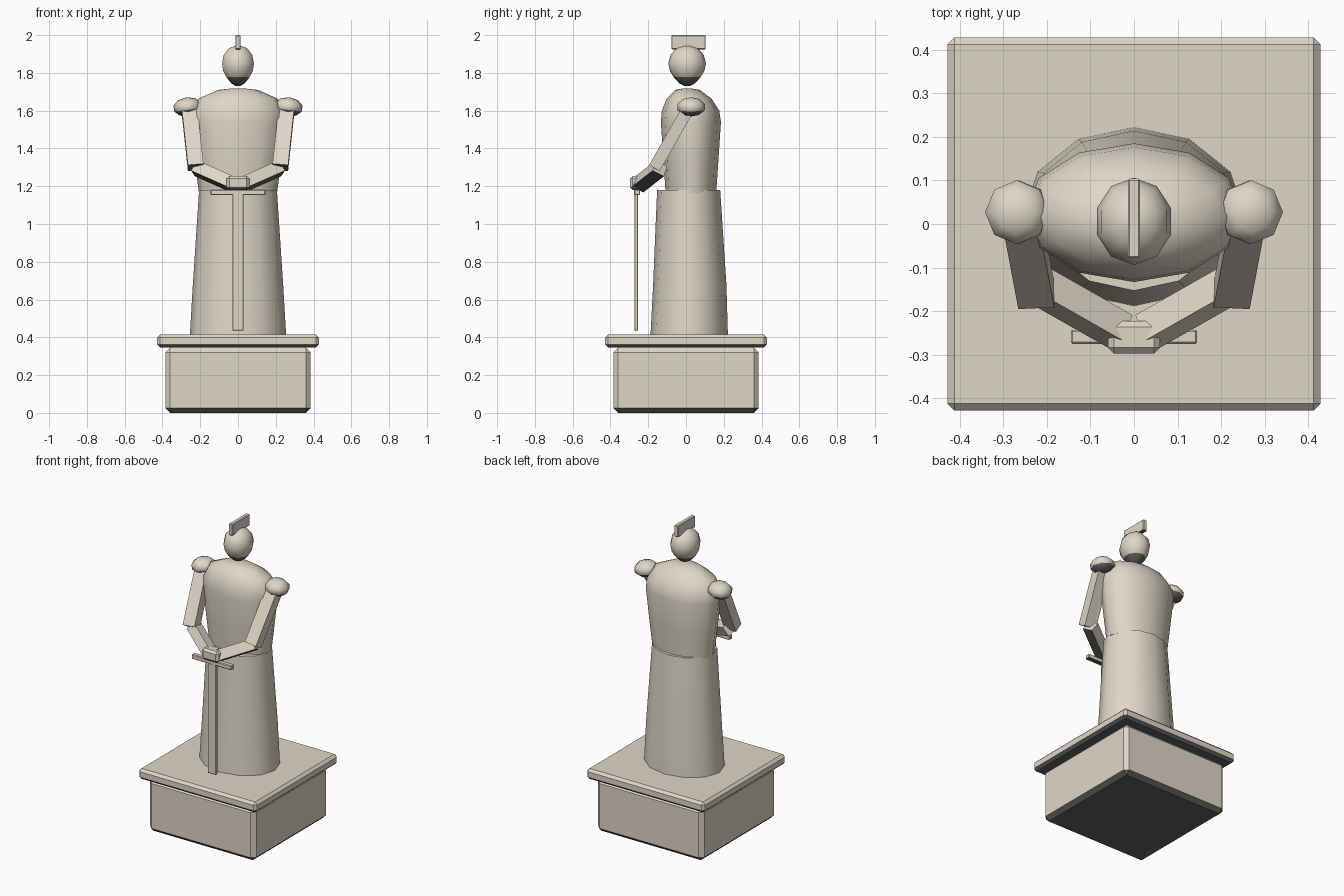
import bpy, bmesh, math
from mathutils import Vector, Matrix

if "Cube" in bpy.data.objects:
    bpy.data.objects.remove(bpy.data.objects["Cube"])


def material(name, colour):
    mat = bpy.data.materials.new(name)
    mat.diffuse_color = (*colour, 1)
    mat.use_nodes = True
    mat.node_tree.nodes["Principled BSDF"].inputs["Base Color"].default_value = mat.diffuse_color
    return mat


stone = material("warm stone", (0.74, 0.68, 0.575))
soot = material("dark underside", (0.12, 0.12, 0.115))


def finish(name, bm, bevel=0, smooth=0):
    bmesh.ops.recalc_face_normals(bm, faces=bm.faces)
    if bevel:
        bmesh.ops.bevel(bm, geom=bm.edges[:], offset=bevel, segments=1,
                        affect="EDGES", profile=0.5)
    bm.normal_update()
    # Faces turned downward carry the dark underside colour
    for f in bm.faces:
        f.material_index = 1 if f.normal.z < -0.55 else 0
    me = bpy.data.meshes.new(name)
    bm.to_mesh(me)
    bm.free()
    me.materials.append(stone)
    me.materials.append(soot)
    ob = bpy.data.objects.new(name, me)
    bpy.context.collection.objects.link(ob)
    if smooth:
        bpy.ops.object.select_all(action="DESELECT")
        ob.select_set(True)
        bpy.context.view_layer.objects.active = ob
        bpy.ops.object.shade_smooth_by_angle(angle=math.radians(smooth))
    return ob


def box(name, lo, hi, bevel=0):
    lo, hi = Vector(lo), Vector(hi)
    bm = bmesh.new()
    bmesh.ops.create_cube(bm, size=1, matrix=Matrix.Translation((lo + hi) / 2)
                          @ Matrix.Diagonal((*(hi - lo), 1)))
    return finish(name, bm, bevel)


def loft(name, rings, n, smooth):
    """Elliptical rings (z, rx, centre y, ry) bridged into a capped body."""
    bm = bmesh.new()
    loops = []
    for z, rx, cy, ry in rings:
        angles = [math.pi / 2 + 2 * math.pi * k / n for k in range(n)]
        loops.append([bm.verts.new((rx * math.cos(a), cy + ry * math.sin(a), z)) for a in angles])
    for a, b in zip(loops, loops[1:]):
        for k in range(n):
            j = (k + 1) % n
            bm.faces.new((a[k], a[j], b[j], b[k]))
    bm.faces.new(loops[0])
    bm.faces.new(loops[-1])
    return finish(name, bm, smooth=smooth)


def limb(name, start, end, side, width, depth):
    """Square bar between two points; side sets the width direction."""
    start, end, side = Vector(start), Vector(end), Vector(side)
    d = (end - start).normalized()
    side = (side - d * side.dot(d)).normalized()
    rot = Matrix((side, d.cross(side), d)).transposed().to_4x4()
    bm = bmesh.new()
    bmesh.ops.create_cube(bm, size=1, matrix=Matrix.Translation((start + end) / 2) @ rot
                          @ Matrix.Diagonal((width, depth, (end - start).length, 1)))
    return finish(name, bm)


# Pedestal
box("plinth", (-0.385, -0.385, 0), (0.385, 0.385, 0.345), 0.025)
box("plinth_slab", (-0.428, -0.428, 0.347), (0.428, 0.428, 0.415), 0.016)

# Robe and torso
loft("robe_skirt", [(0.41, 0.255, 0.017, 0.205), (0.68, 0.239, 0.02, 0.194),
                    (1.18, 0.206, 0.014, 0.167)], 12, 40)
loft("torso", [(1.165, 0.207, 0.026, 0.134), (1.33, 0.228, 0.026, 0.145),
               (1.54, 0.252, 0.026, 0.159), (1.60, 0.245, 0.024, 0.152),
               (1.665, 0.207, 0.016, 0.118), (1.71, 0.105, 0.008, 0.065),
               (1.718, 0.03, 0.006, 0.02)], 12, 50)

# Head with crest
loft("head", [(1.73, 0.012, 0.006, 0.014), (1.745, 0.038, 0.006, 0.042),
              (1.777, 0.064, 0.006, 0.071), (1.81, 0.082, 0.006, 0.091),
              (1.85, 0.089, 0.006, 0.1), (1.895, 0.079, 0.006, 0.088),
              (1.93, 0.052, 0.006, 0.058), (1.945, 0.01, 0.006, 0.01)], 10, 60)
box("head_crest", (-0.014, -0.078, 1.925), (0.014, 0.104, 2.0), 0.004)

# Arms, mirrored left and right
for s, label in ((-1, "left"), (1, "right")):
    bm = bmesh.new()
    bmesh.ops.create_uvsphere(bm, u_segments=8, v_segments=5, radius=1,
                              matrix=Matrix.Translation((s * 0.267, 0.027, 1.62))
                              @ Matrix.Rotation(s * 0.12, 4, "Y")
                              @ Matrix.Diagonal((0.077, 0.077, 0.051, 1)))
    finish(label + "_shoulder", bm, smooth=50)
    limb(label + "_upper_arm", (s * 0.258, 0.015, 1.615), (s * 0.224, -0.165, 1.30),
         (1, 0, 0), 0.083, 0.065)
    limb(label + "_forearm", (s * 0.222, -0.138, 1.295), (s * 0.03, -0.247, 1.21),
         (s * -0.5, -1, 0), 0.07, 0.066)

# Clasped hands on a grounded sword
box("clasped_hands", (-0.06, -0.297, 1.18), (0.06, -0.222, 1.254), 0.014)
box("sword_guard", (-0.145, -0.275, 1.153), (0.145, -0.243, 1.182), 0.004)
box("sword_blade", (-0.03, -0.273, 0.435), (0.03, -0.253, 1.16), 0.003)
